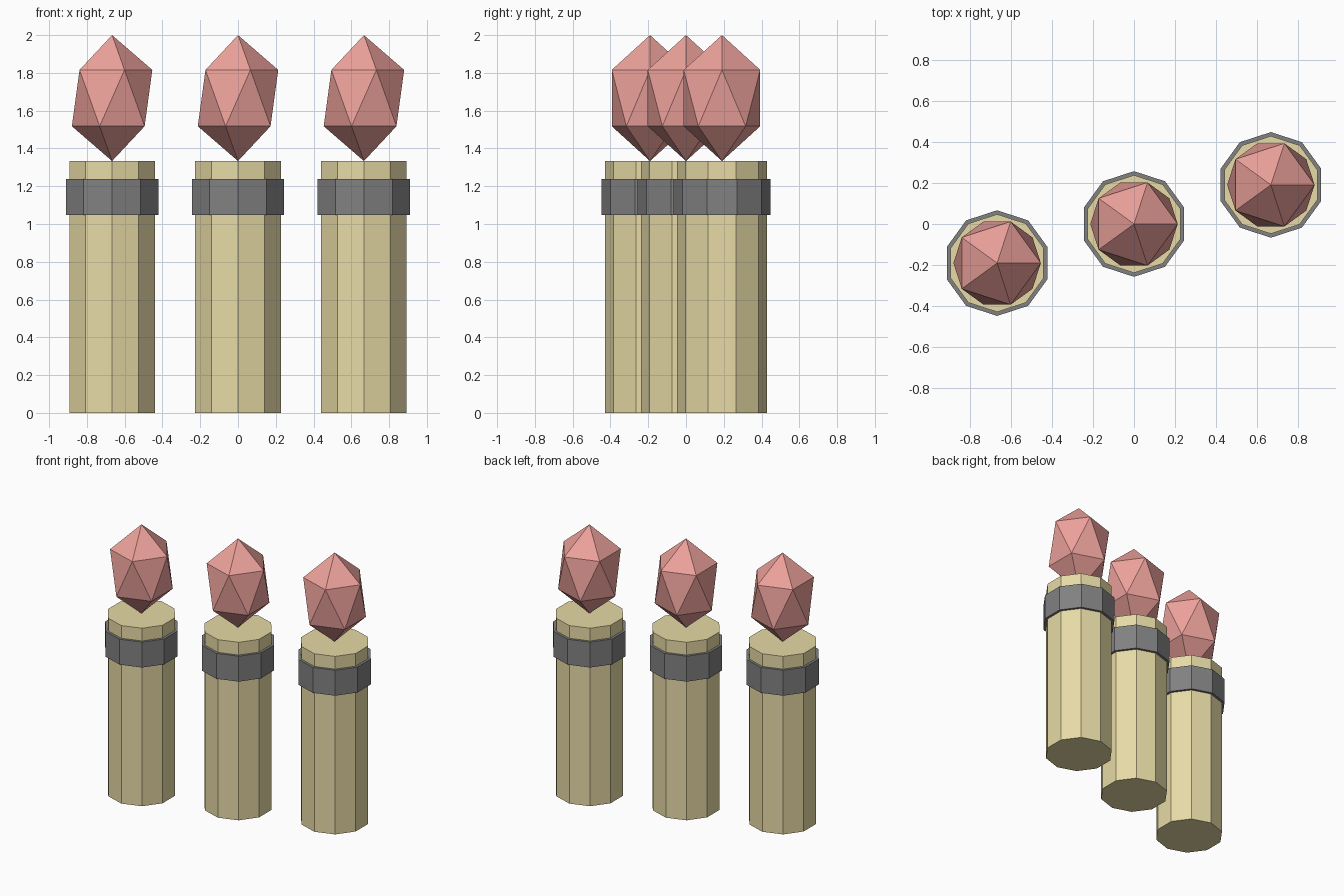
import bpy

if "Cube" in bpy.data.objects:
    bpy.data.objects.remove(bpy.data.objects["Cube"])

U = 2 / 21  # model unit: the whole model is 21 units tall


def material(name, rgb):
    m = bpy.data.materials.new(name)
    m.diffuse_color = (*rgb, 1)
    m.use_nodes = True
    m.node_tree.nodes["Principled BSDF"].inputs["Base Color"].default_value = m.diffuse_color
    return m


WAX = material("tan", (0.80, 0.70, 0.38))
BAND = material("charcoal", (0.22, 0.22, 0.22))
FLAME = material("red", (0.85, 0.36, 0.33))


def finish(name, mat):
    ob = bpy.context.object
    ob.name = name
    ob.data.materials.append(mat)
    return ob


def cylinder(name, x, y, z0, z1, radius, mat):
    bpy.ops.mesh.primitive_cylinder_add(
        vertices=10, radius=radius, depth=z1 - z0, location=(x, y, (z0 + z1) / 2))
    return finish(name, mat)


# Three sticks in a diagonal row
for i, side in enumerate((-1, 0, 1), 1):
    x, y = side * 7 * U, side * 2 * U
    # Ten-sided body and the wider band around it
    cylinder(f"stick_{i}", x, y, 0, 14 * U, 2.5 * U, WAX)
    cylinder(f"band_{i}", x, y, 11 * U, 13 * U, 2.7 * U, BAND)
    # Stretched twenty-sided flame standing on its point
    bpy.ops.mesh.primitive_ico_sphere_add(
        subdivisions=1, radius=1, location=(x, y, 17.5 * U))
    flame = finish(f"flame_{i}", FLAME)
    flame.scale = (2.5 * U, 2.5 * U, 3.5 * U)
